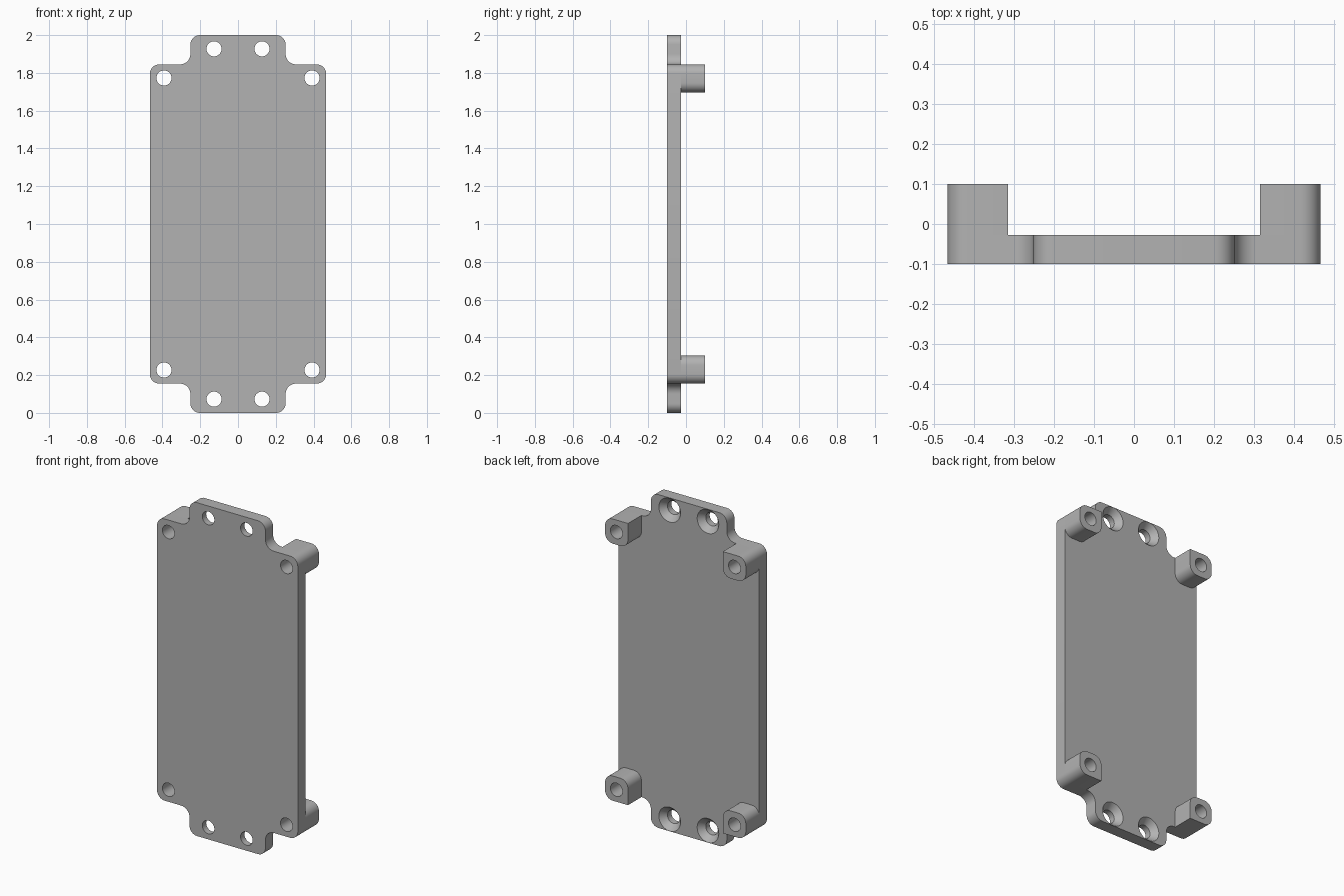
import bpy, bmesh
from math import sin, cos, pi
from mathutils import Vector

if "Cube" in bpy.data.objects:
    bpy.data.objects.remove(bpy.data.objects["Cube"], do_unlink=True)

FRONT, PLATE_BACK, POST_BACK = -0.10, -0.027, 0.10
HALF_W, SHOULDER, TOP = 0.467, 1.845, 2.0
TAB_W, POST_X, POST_Z = 0.252, 0.315, 1.697
R = 0.05
HOLE_R, SINK_R, SINK_DEPTH = 0.04, 0.072, 0.036

grey = bpy.data.materials.new("plain_grey")
grey.use_nodes = True
colour = (0.448, 0.448, 0.448, 1)
grey.diffuse_color = colour
grey.node_tree.nodes["Principled BSDF"].inputs["Base Color"].default_value = colour


def rounded(corners, steps=8):
    """Outline in x and z with each square corner (x, z, radius) filleted."""
    pts = []
    for i, (x, z, r) in enumerate(corners):
        p = Vector((x, z))
        if not r:
            pts.append(p)
            continue
        before, after = corners[i - 1], corners[(i + 1) % len(corners)]
        a = (Vector(before[:2]) - p).normalized()
        b = (Vector(after[:2]) - p).normalized()
        centre = p + (a + b) * r
        for k in range(steps + 1):
            t = k / steps * pi / 2
            pts.append(centre - (b * cos(t) + a * sin(t)) * r)
    return pts


def finish(name, bm):
    bmesh.ops.recalc_face_normals(bm, faces=bm.faces)
    mesh = bpy.data.meshes.new(name)
    bm.to_mesh(mesh)
    bm.free()
    mesh.materials.append(grey)
    ob = bpy.data.objects.new(name, mesh)
    bpy.context.collection.objects.link(ob)
    return ob


def slab(name, outline, y0, y1):
    bm = bmesh.new()
    face = bm.faces.new([bm.verts.new((p.x, y0, p.y)) for p in outline])
    ext = bmesh.ops.extrude_face_region(bm, geom=[face])
    moved = [v for v in ext["geom"] if isinstance(v, bmesh.types.BMVert)]
    bmesh.ops.translate(bm, verts=moved, vec=(0, y1 - y0, 0))
    return finish(name, bm)


def add_drill(bm, x, z, profile, sides=32):
    """Closed turned cutter along y, from (y, radius) pairs."""
    rings = []
    for y, r in profile:
        angles = [2 * pi * k / sides for k in range(sides)]
        rings.append([bm.verts.new((x + r * cos(t), y, z + r * sin(t))) for t in angles])
    for lo, hi in zip(rings, rings[1:]):
        for k in range(sides):
            n = (k + 1) % sides
            bm.faces.new((lo[k], lo[n], hi[n], hi[k]))
    bm.faces.new(rings[0])
    bm.faces.new(rings[-1])


# Plate outline: one quarter, mirrored top to bottom and side to side
quarter = [(TAB_W, TOP, R), (TAB_W, SHOULDER, 0.055), (HALF_W, SHOULDER, R)]
half = quarter + [(x, TOP - z, r) for x, z, r in reversed(quarter)]
outline = half + [(-x, z, r) for x, z, r in reversed(half)]
parts = [slab("plate", rounded(outline), FRONT, PLATE_BACK)]

# Corner posts, square only at the corner beside the tab
post = [(POST_X, SHOULDER, 0), (HALF_W, SHOULDER, R),
        (HALF_W, POST_Z, R), (POST_X, POST_Z, R)]
for side, sx in (("left", 1), ("right", -1)):
    for level, upper in (("upper", True), ("lower", False)):
        corners = [(sx * x, z if upper else TOP - z, r) for x, z, r in post]
        parts.append(slab(f"{level}_{side}_post", rounded(corners), PLATE_BACK, POST_BACK))

# Screw holes: straight through the posts, countersunk from behind in the tabs
through = [(FRONT - 0.05, HOLE_R), (POST_BACK + 0.05, HOLE_R)]
sunk = [(FRONT - 0.05, HOLE_R), (PLATE_BACK - SINK_DEPTH, HOLE_R),
        (PLATE_BACK, SINK_R), (PLATE_BACK + 0.05, SINK_R)]
bm = bmesh.new()
for sx in (1, -1):
    for x, z, profile in ((0.392, 1.773, through), (0.127, 1.927, sunk)):
        add_drill(bm, sx * x, z, profile)
        add_drill(bm, sx * x, TOP - z, profile)
drills = finish("drill_cutter", bm)
drills.hide_render = True

for ob in parts:
    cut = ob.modifiers.new("holes", "BOOLEAN")
    cut.operation, cut.solver, cut.object = "DIFFERENCE", "EXACT", drills
    bpy.ops.object.select_all(action="DESELECT")
    ob.select_set(True)
    bpy.context.view_layer.objects.active = ob
    bpy.ops.object.modifier_apply(modifier=cut.name)
    bpy.ops.object.shade_smooth_by_angle(angle=pi / 6)
bpy.data.objects.remove(drills, do_unlink=True)
